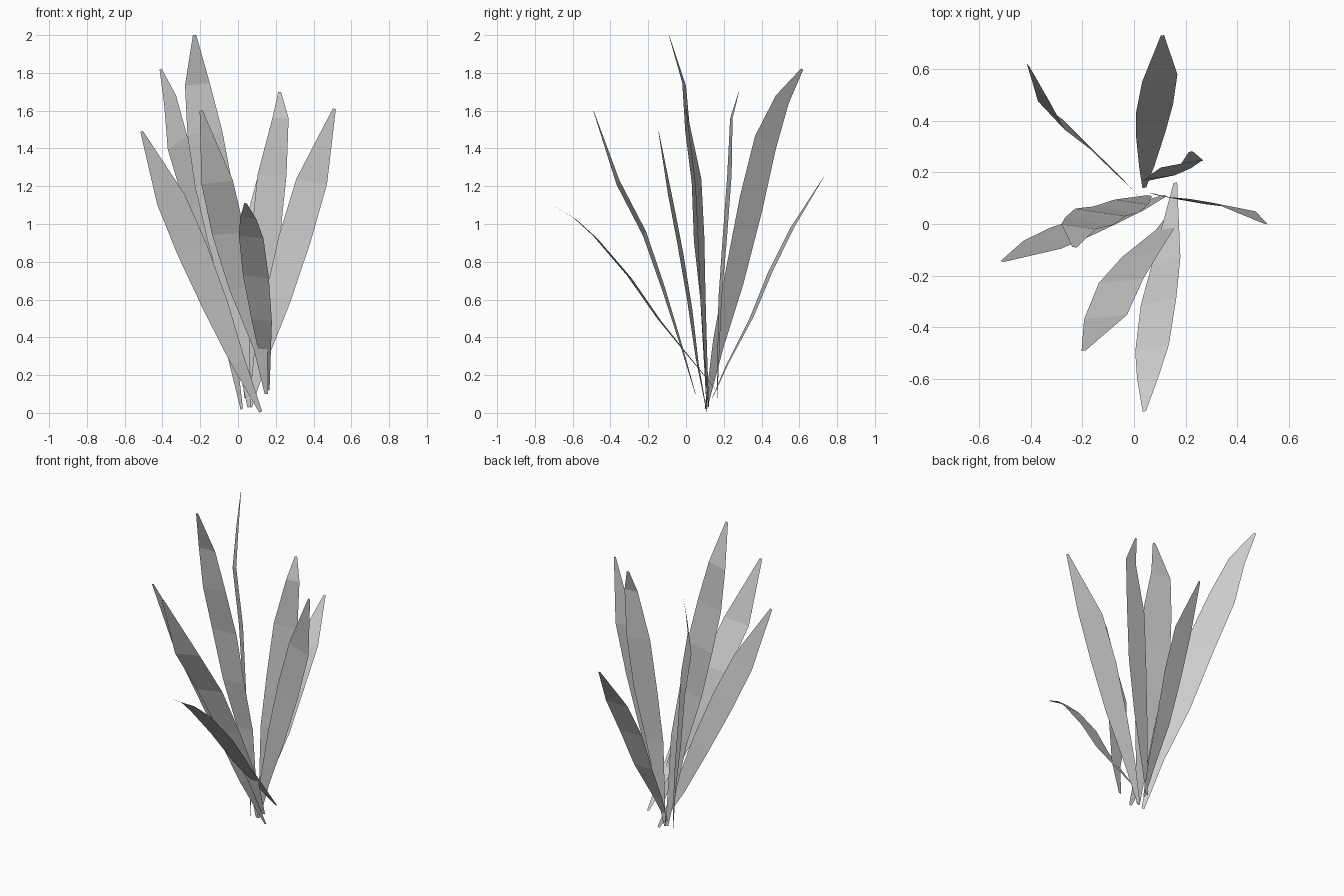
import bpy
from mathutils import Vector

# Shared leaf outline: (fraction along the leaf, fraction of full width)
OUTLINE = [(0, .1), (.2, .5), (.4, .85), (.6, 1), (.78, .92), (.92, .5), (1, .09)]


def outline_width(f):
    for (f0, w0), (f1, w1) in zip(OUTLINE, OUTLINE[1:]):
        if f <= f1:
            return w0 + (w1 - w0) * (f - f0) / (f1 - f0)
    return OUTLINE[-1][1]


def leaf(name, width, side, *spine):
    """Flat-faced ribbon swept along a few spine points, tapered by the outline."""
    pts = [Vector(p) for p in spine]
    side = Vector(side).normalized()
    dist = [0.0]
    for a, b in zip(pts, pts[1:]):
        dist.append(dist[-1] + (b - a).length)
    verts = []
    for p, d in zip(pts, dist):
        half = side * width * outline_width(min(d / dist[-1], 1.0)) / 2
        verts += [p - half, p + half]
    faces = [(2*i, 2*i + 1, 2*i + 3, 2*i + 2) for i in range(len(pts) - 1)]
    mesh = bpy.data.meshes.new(name)
    mesh.from_pydata(verts, [], faces)
    obj = bpy.data.objects.new(name, mesh)
    bpy.context.collection.objects.link(obj)


# Tall upright leaves
leaf("leaf_tallest", .20, (1, -.15, .1),
     (.06, .11, .03), (-.01, .085, .6), (-.07, .055, .9),
     (-.13, .045, 1.21), (-.175, .01, 1.48), (-.215, -.01, 1.74), (-.23, -.09, 2.0))
leaf("leaf_back_left", .18, (.62, -.66, .42),
     (.02, .105, .02), (-.04, .17, .36), (-.13, .255, .71),
     (-.22, .345, 1.11), (-.32, .42, 1.43), (-.36, .51, 1.66), (-.41, .615, 1.82))
leaf("leaf_back_right", .165, (1, .15, 0),
     (.04, .165, .08), (.10, .18, .6), (.145, .205, .92),
     (.18, .23, 1.26), (.225, .24, 1.56), (.22, .28, 1.7))

# Leaves leaning out to the sides
leaf("leaf_right", .18, (1, -.2, -.18),
     (.065, .12, .03), (.12, .105, .29), (.21, .09, .6),
     (.30, .08, .92), (.39, .065, 1.225), (.51, 0, 1.61))
leaf("leaf_left", .17, (.92, -.2, .36),
     (.12, .11, .005), (0, .06, .27), (-.12, .02, .57),
     (-.245, -.03, .87), (-.355, -.08, 1.13), (-.51, -.145, 1.49))

# Leaves leaning to the front and back
leaf("leaf_front_left", .18, (1, .1, .12),
     (.15, .05, .1), (.12, -.02, .34), (.025, -.12, .66),
     (-.05, -.22, .95), (-.11, -.36, 1.22), (-.195, -.49, 1.6))
leaf("leaf_front_low", .145, (1, .2, -.13),
     (.16, .16, .12), (.125, -.14, .49), (.095, -.3, .72),
     (.07, -.48, .93), (.055, -.59, 1.03), (.04, -.725, 1.11))
leaf("leaf_back_low", .15, (1, .2, .1),
     (.04, .14, .08), (.05, .22, .26), (.065, .345, .5),
     (.08, .45, .755), (.10, .565, .985), (.11, .73, 1.25))
